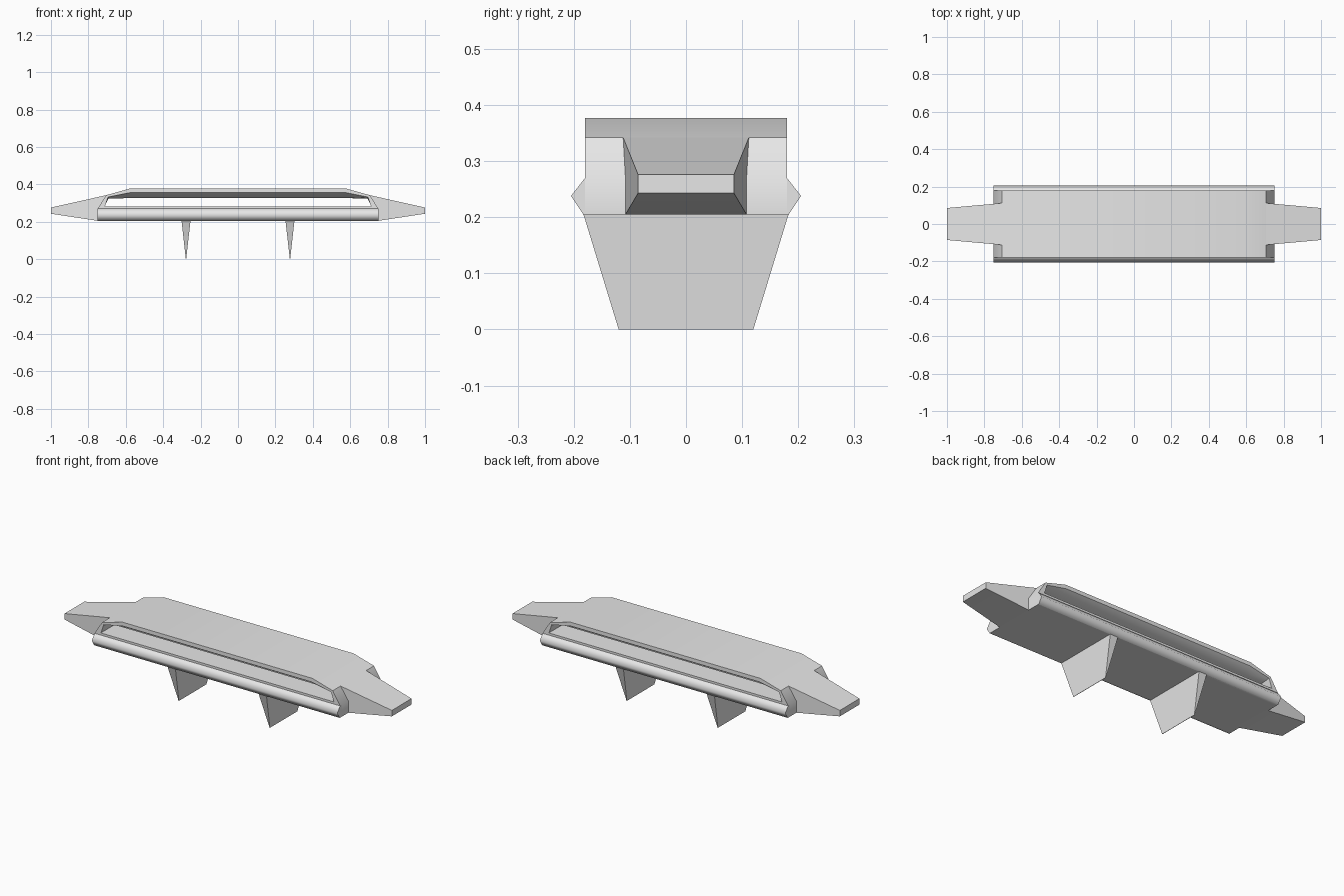
import bpy
import bmesh
from math import radians

cube = bpy.data.objects.get("Cube")
if cube:
    bpy.data.objects.remove(cube, do_unlink=True)

# One plain grey material for everything
grey = bpy.data.materials.new("light_grey")
grey.use_nodes = True
grey.diffuse_color = (0.8, 0.8, 0.8, 1)
grey.node_tree.nodes["Principled BSDF"].inputs["Base Color"].default_value = (0.8, 0.8, 0.8, 1)


def finish(name, bm, angle):
    """Turn a bmesh into a shaded object."""
    bmesh.ops.recalc_face_normals(bm, faces=bm.faces)
    mesh = bpy.data.meshes.new(name)
    bm.to_mesh(mesh)
    bm.free()
    mesh.materials.append(grey)
    obj = bpy.data.objects.new(name, mesh)
    bpy.context.collection.objects.link(obj)
    bpy.ops.object.select_all(action='DESELECT')
    obj.select_set(True)
    bpy.context.view_layer.objects.active = obj
    bpy.ops.object.shade_smooth_by_angle(angle=radians(angle))
    return obj


def loft(name, rings, angle, closed=False):
    """Join rings of equal length; cap the ends, or close into a tube."""
    bm = bmesh.new()
    loops = [[bm.verts.new(p) for p in ring] for ring in rings]
    pairs = list(zip(loops, loops[1:]))
    if closed:
        pairs.append((loops[-1], loops[0]))
    else:
        bm.faces.new(loops[0])
        bm.faces.new(loops[-1])
    n = len(loops[0])
    for a, b in pairs:
        for i in range(n):
            j = (i + 1) % n
            bm.faces.new((a[i], a[j], b[j], b[i]))
    return finish(name, bm, angle)


def symmetric_ring(half, y):
    """Full left-right symmetric ring from its +x half."""
    return [(x, y, z) for x, z in half] + [(-x, y, z) for x, z in reversed(half)]


# Body: outer shell with a slot running through from front to back
outer = [(0.75, 0.205), (0.75, 0.27), (0.705, 0.342), (0.58, 0.377)]
slot_rim = [(0.712, 0.282), (0.707, 0.295), (0.695, 0.332), (0.575, 0.356)]
slot_core = [(0.712, 0.282), (0.707, 0.295), (0.692, 0.325), (0.575, 0.326)]
loft("body", [
    symmetric_ring(outer, -0.18),
    symmetric_ring(slot_rim, -0.18),
    symmetric_ring(slot_core, -0.14),
    symmetric_ring(slot_core, 0.14),
    symmetric_ring(slot_rim, 0.18),
    symmetric_ring(outer, 0.18),
], 35, closed=True)

# Bulging rails along the lower front and back edges
rail = [(0.17, 0.27), (0.18, 0.27), (0.205, 0.238), (0.183, 0.205), (0.17, 0.205)]
for side, label in ((-1, "front"), (1, "back")):
    loft(label + "_rail", [[(x, side * y, z) for y, z in rail] for x in (-0.75, 0.75)], 80)

# Tapered end wings and blade-shaped feet on each side
wing = [(0.705, 0.342), (1.0, 0.276), (1.0, 0.243), (0.75, 0.205), (0.735, 0.205)]
for side, label in ((1, "left"), (-1, "right")):
    def half_width(x):
        return 0.112 - (x - 0.705) * 0.09
    loft(label + "_wing",
         [[(side * x, s * half_width(x), z) for x, z in wing] for s in (-1, 1)], 20)
    loft(label + "_foot", [
        [(side * 0.278 + dx * w, dy * d, z) for dx, dy in ((-1, -1), (1, -1), (1, 1), (-1, 1))]
        for w, d, z in ((0.001, 0.12, 0), (0.024, 0.183, 0.206))
    ], 20)
